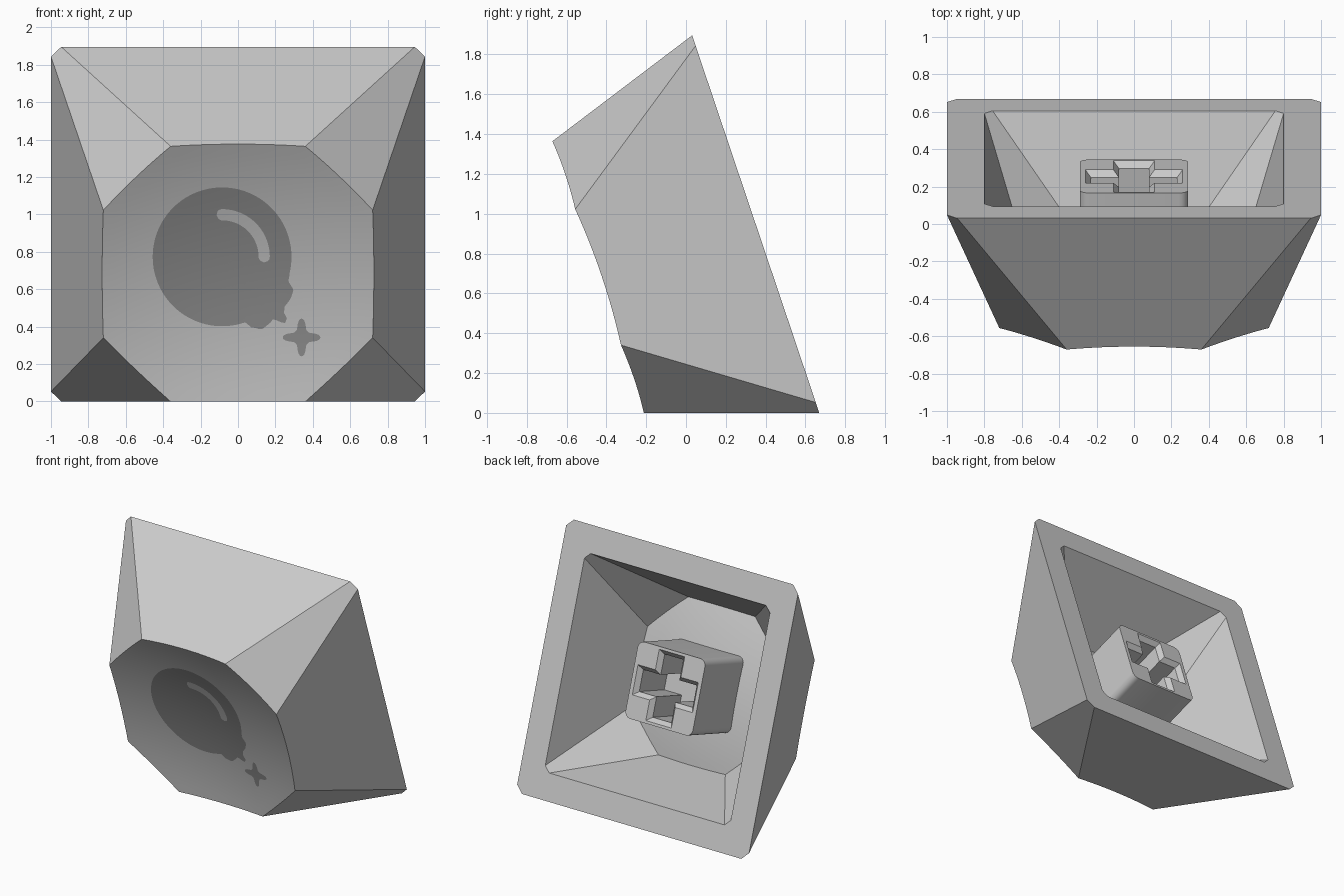
import bpy, bmesh, math
from mathutils import Vector

if "Cube" in bpy.data.objects:
    bpy.data.objects.remove(bpy.data.objects["Cube"])

TILT = math.atan2(0.32, 0.95)
S, C = math.sin(TILT), math.cos(TILT)
R = 3.2            # dish curvature radius
CORNER2 = 0.648    # squared radius of the octagon corners
H = 0.835          # cap height from rim to dish corners


def place(x, v, w):
    """Cap space (across, up the rim, out of the rim) to the leaning pose."""
    return Vector((x, 0.35 - S * v - C * w, 0.948 + C * v - S * w))


def dish(x, v, h=H, k=1.0):
    return h - (CORNER2 * k * k - x * x - v * v) / (2 * R)


def material(name, grey):
    m = bpy.data.materials.new(name)
    m.diffuse_color = (grey, grey, grey, 1)
    m.use_nodes = True
    m.node_tree.nodes["Principled BSDF"].inputs["Base Color"].default_value = m.diffuse_color
    return m


BODY = material("light grey", 0.6)
DARK = material("dark grey", 0.29)


def finish(name, bm, mat, solid=True):
    if solid:
        bmesh.ops.recalc_face_normals(bm, faces=bm.faces[:])
    me = bpy.data.meshes.new(name)
    bm.to_mesh(me)
    bm.free()
    me.materials.append(mat)
    ob = bpy.data.objects.new(name, me)
    bpy.context.collection.objects.link(ob)
    bpy.ops.object.select_all(action='DESELECT')
    ob.select_set(True)
    bpy.context.view_layer.objects.active = ob
    bpy.ops.object.shade_smooth_by_angle(angle=math.radians(25))


def octagon(a, b):
    return [(a, -b), (b, -a), (b, a), (a, b), (-a, b), (-b, a), (-b, -a), (-a, -b)]


# Cap shell: outer and inner skins, each with eight walls and a dished end
def skin(bm, k, h, n=12, rings=12):
    base = [(x * k, v * k) for x, v in octagon(0.945, 1.0)]
    top = [(x * k, v * k) for x, v in octagon(0.36, 0.72)]
    rim = [bm.verts.new(place(x, v, 0)) for x, v in base]
    edge = []
    for i in range(8):
        j = (i + 1) % 8
        for s in range(n):
            t = s / n
            p = Vector(top[i]).lerp(Vector(top[j]), t)
            q = Vector(base[i]).lerp(Vector(base[j]), t)
            f = 0.0
            for _ in range(4):      # slide down the wall to meet the dish
                e = p.lerp(q, f)
                f = 1 - dish(e.x, e.y, h, k) / h
            edge.append(p.lerp(q, f))
    N = len(edge)
    loops = []
    for r in range(rings):
        g = 1 - r / rings
        loops.append([bm.verts.new(place(e.x * g, e.y * g, dish(e.x * g, e.y * g, h, k)))
                      for e in edge])
    for a, b in zip(loops, loops[1:]):
        for i in range(N):
            bm.faces.new((a[i], a[(i + 1) % N], b[(i + 1) % N], b[i]))
    mid = bm.verts.new(place(0, 0, dish(0, 0, h, k)))
    for i in range(N):
        bm.faces.new((loops[-1][i], loops[-1][(i + 1) % N], mid))
    for i in range(8):
        top_run = [loops[0][(i * n + s) % N] for s in range(n + 1)]
        bm.faces.new([rim[(i + 1) % 8], rim[i]] + top_run)
    return rim


bm = bmesh.new()
outer = skin(bm, 1.0, H)
inner = skin(bm, 0.8, 0.64)
for i in range(8):
    j = (i + 1) % 8
    bm.faces.new((outer[i], outer[j], inner[j], inner[i]))
finish("cap_shell", bm, BODY)


# Stem: rounded block with a chamfered cross socket
def rounded(hx, hv, r, n=6):
    pts = []
    for q, (sx, sv) in enumerate(((1, 1), (-1, 1), (-1, -1), (1, -1))):
        for i in range(n + 1):
            a = math.pi / 2 * (q + i / n)
            pts.append((sx * (hx - r) + r * math.cos(a), sv * (hv - r) + r * math.sin(a)))
    return pts


def cross(L, t):
    return [(L, -t), (L, t), (t, t), (t, L), (-t, L), (-t, t),
            (-L, t), (-L, -t), (-t, -t), (-t, -L), (t, -L), (t, -t)]


def ring(bm, pts, w):
    return [bm.verts.new(place(x, v, w)) for x, v in pts]


def bridge(bm, a, b):
    n = len(a)
    for i in range(n):
        bm.faces.new((a[i], a[(i + 1) % n], b[(i + 1) % n], b[i]))


bm = bmesh.new()
FACE = 0.10
block = rounded(0.29, 0.28, 0.05)
o0, o1 = ring(bm, block, FACE), ring(bm, block, 0.63)
bridge(bm, o0, o1)
bm.faces.new(o1)
c0 = ring(bm, cross(0.26, 0.11), FACE)
c1 = ring(bm, cross(0.23, 0.08), FACE + 0.035)
c2 = ring(bm, cross(0.23, 0.08), FACE + 0.36)
bridge(bm, c0, c1)
bridge(bm, c1, c2)
bm.faces.new(c2)
border = [bm.edges.get((l[i], l[(i + 1) % len(l)])) for l in (o0, c0) for i in range(len(l))]
bmesh.ops.triangle_fill(bm, edges=border, use_beauty=True)
finish("stem", bm, BODY)


# Dish graphics: thin patches drawn in front x, z and laid on the dish
def on_dish(x, z, lift):
    v = 0.0
    for _ in range(8):
        w = dish(x, v) + lift
        v = (z - 0.948 + S * w) / C
    return place(x, v, w)


def patch(name, rows, lift, mat):
    bm = bmesh.new()
    g = [[bm.verts.new(on_dish(x, z, lift)) for x, z in row] for row in rows]
    for a, b in zip(g, g[1:]):
        for j in range(len(a) - 1):
            bm.faces.new((a[j], b[j], b[j + 1], a[j + 1]))
    bmesh.ops.remove_doubles(bm, verts=bm.verts[:], dist=1e-5)
    finish(name, bm, mat, solid=False)


def polar(cx, cz, radius, n, rings):
    return [[(cx + radius(360 * j / n) * k / rings * math.cos(math.tau * j / n),
              cz + radius(360 * j / n) * k / rings * math.sin(math.tau * j / n))
             for j in range(n + 1)] for k in range(rings + 1)]


# Bubble: round, with a rippled drip on its lower right
DRIP = [(289, .371), (293.5, .414), (299, .441), (305.7, .437), (309.8, .43),
        (311.5, .468), (313.3, .488), (316, .482), (318.2, .443), (321.7, .427),
        (328.4, .429), (334, .423), (340.6, .376), (348, .371)]


def bubble_radius(a):
    for (a0, r0), (a1, r1) in zip(DRIP, DRIP[1:]):
        if a0 <= a <= a1:
            t = (a - a0) / (a1 - a0)
            return r0 + (r1 - r0) * t * t * (3 - 2 * t)
    return 0.371


BX, BZ = -0.085, 0.773
patch("bubble", polar(BX, BZ, bubble_radius, 240, 8), 0.003, DARK)

# Sparkle: four rounded points
patch("sparkle", polar(0.34, 0.342,
      lambda a: 0.046 + 0.055 * math.cos(math.radians(2 * a)) ** 4, 80, 3), 0.003, DARK)

# Bubble highlight: quarter arc with round ends
ARC, HALF = 0.225, 0.03
LEN = ARC * math.pi / 2
rows = [[], [], []]
for i in range(49):
    s = -HALF + (LEN + 2 * HALF) * i / 48
    over = max(-s, s - LEN, 0) / HALF
    half = HALF * math.sqrt(max(1 - over * over, 0))
    for row, side in zip(rows, (-1, 0, 1)):
        r = ARC + side * half
        row.append((BX + r * math.cos(s / ARC), BZ + r * math.sin(s / ARC)))
patch("bubble_highlight", rows, 0.006, BODY)
